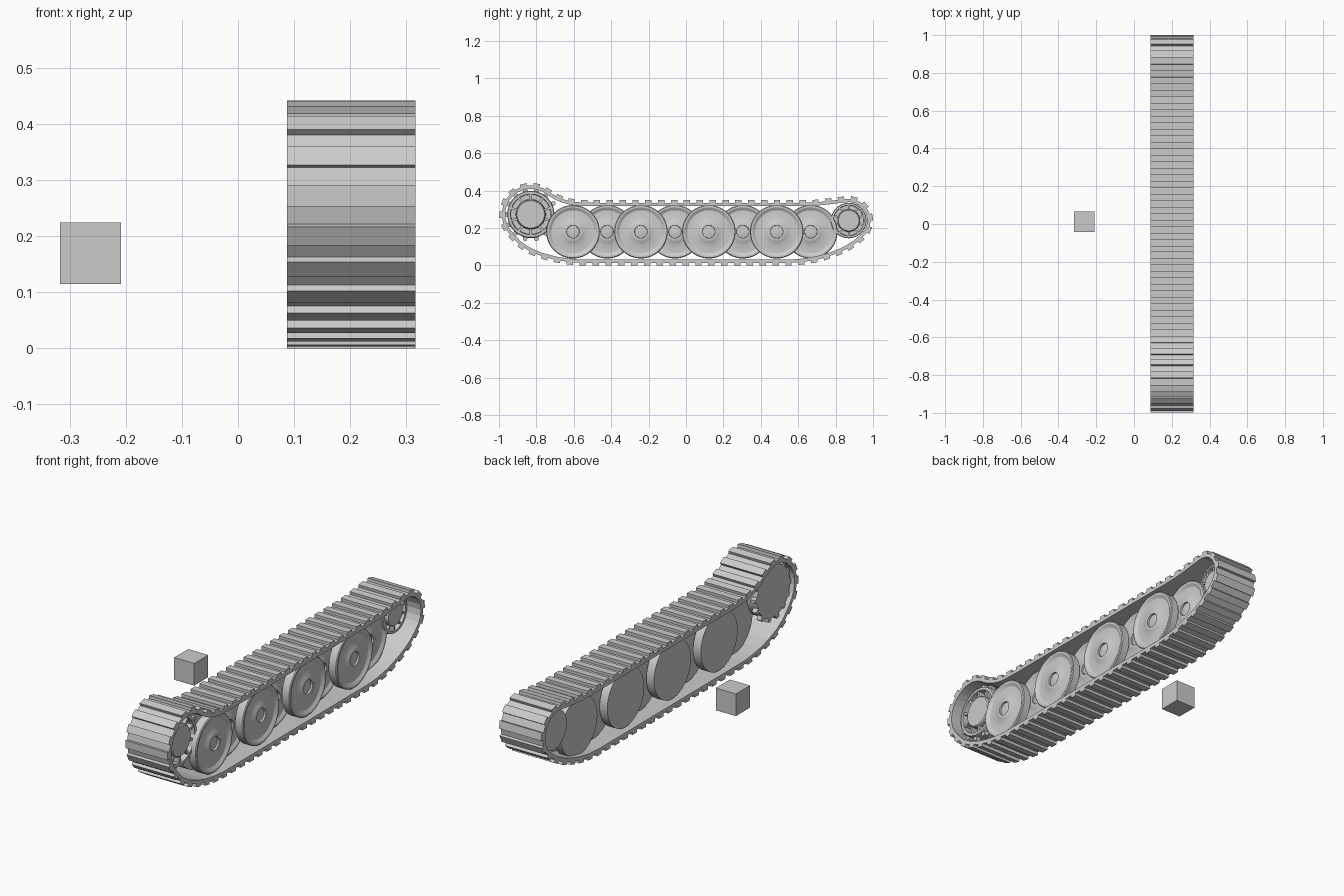
import bpy, bmesh, math
from mathutils import Vector

if "Cube" in bpy.data.objects:
    bpy.data.objects.remove(bpy.data.objects["Cube"])

grey = bpy.data.materials.new("plain grey")
grey.diffuse_color = (0.6, 0.6, 0.6, 1)
grey.use_nodes = True
grey.node_tree.nodes["Principled BSDF"].inputs["Base Color"].default_value = grey.diffuse_color
X0, X1 = 0.087, 0.316                      # track width


def finish(name, bm, smooth=False):
    bmesh.ops.recalc_face_normals(bm, faces=bm.faces)
    me = bpy.data.meshes.new(name)
    bm.to_mesh(me)
    bm.free()
    ob = bpy.data.objects.new(name, me)
    bpy.context.collection.objects.link(ob)
    me.materials.append(grey)
    if smooth:
        bpy.ops.object.select_all(action='DESELECT')
        ob.select_set(True)
        bpy.context.view_layer.objects.active = ob
        bpy.ops.object.shade_smooth_by_angle(angle=math.radians(30))
    return ob


def lathe(bm, cy, cz, profile, n=48):
    """Spin (x, radius) points about an axle along x; radius 0 closes the end."""
    rings = []
    for x, r in profile:
        if r == 0:
            rings.append([bm.verts.new((x, cy, cz))] * n)
        else:
            rings.append([bm.verts.new((x, cy + r * math.cos(2 * math.pi * i / n),
                                        cz + r * math.sin(2 * math.pi * i / n))) for i in range(n)])
    for a, b in zip(rings, rings[1:]):
        for i in range(n):
            j = (i + 1) % n
            bm.faces.new(list(dict.fromkeys((a[i], a[j], b[j], b[i]))))


def radial_bar(bm, cy, cz, ang, r0, r1, w0, w1, x0, x1):
    """Tapered block pointing outwards from an axle."""
    u = Vector((0, math.cos(ang), math.sin(ang)))
    t = Vector((0, -u.z, u.y))
    c = Vector((0, cy, cz))
    vs = []
    for x in (x0, x1):
        for r, w in ((r0, -w0), (r1, -w1), (r1, w1), (r0, w0)):
            vs.append(bm.verts.new(c + u * r + t * w / 2 + Vector((x, 0, 0))))
    for f in ((0, 1, 2, 3), (4, 5, 6, 7), (0, 1, 5, 4), (1, 2, 6, 5), (2, 3, 7, 6), (3, 0, 4, 7)):
        bm.faces.new([vs[i] for i in f])


# ---- track path: curved bottom ends, idler arc, sagging top, sprocket arc ----
SPROCKET, IDLER = (-0.83, 0.273, 0.155), (0.87, 0.24, 0.117)


def arc(c, a0, a1, n=24):
    a0, a1 = math.radians(a0), math.radians(a1)
    return [Vector((c[0] + c[2] * math.cos(a0 + (a1 - a0) * i / n),
                    c[1] + c[2] * math.sin(a0 + (a1 - a0) * i / n))) for i in range(n + 1)]


path = [Vector(p) for p in ((-0.94, 0.163), (-0.893, 0.112), (-0.835, 0.075), (-0.773, 0.05),
                            (-0.708, 0.032), (-0.639, 0.02), (-0.57, 0.014),
                            (0.575, 0.014), (0.645, 0.021), (0.715, 0.034), (0.78, 0.054),
                            (0.845, 0.08), (0.905, 0.115))]
path += arc(IDLER, -45, 95)
path += [Vector(p) for p in ((0.76, 0.344), (0.68, 0.336), (0.6, 0.335), (-0.5, 0.335),
                             (-0.59, 0.338), (-0.65, 0.35), (-0.70, 0.372))]
path += arc(SPROCKET, 55, 224)
path.append(path[0].copy())
length = [0.0]
for a, b in zip(path, path[1:]):
    length.append(length[-1] + (b - a).length)


def at(s):
    s %= length[-1]
    for i in range(len(path) - 1):
        if length[i + 1] >= s and length[i + 1] > length[i]:
            return path[i].lerp(path[i + 1], (s - length[i]) / (length[i + 1] - length[i]))
    return path[-1]


# ---- track: thin band with a raised pad on every link ----
BAND, PAD = 0.018, 0.014
LINKS = round(length[-1] / 0.069)
pitch = length[-1] / LINKS
outer, inner = [], []
for k in range(LINKS):
    for f, h in ((0, 0), (0, PAD), (0.5, PAD), (0.5, 0)):
        s = (k + f) * pitch
        d = (at(s + 0.01) - at(s - 0.01)).normalized()
        nrm = Vector((d.y, -d.x))
        outer.append(at(s) + nrm * h)
        inner.append(at(s) - nrm * BAND)
bm = bmesh.new()
n = len(outer)
rows = [[bm.verts.new((x, p.x, p.y)) for p in line]
        for x, line in ((X0, outer), (X1, outer), (X1, inner), (X0, inner))]
for a, b in zip(rows, rows[1:] + rows[:1]):
    for i in range(n):
        j = (i + 1) % n
        bm.faces.new((a[i], a[j], b[j], b[i]))
bmesh.ops.remove_doubles(bm, verts=bm.verts, dist=1e-5)
finish("track", bm)

# ---- road wheels: two interleaved rows, each a pair of thin discs on a drum ----
for row, x, f, start in (("inner", 0.115, 0.245, -0.422), ("outer", 0.162, 0.295, -0.604)):
    for k in range(4):
        bm = bmesh.new()
        lathe(bm, start + 0.363 * k, 0.18, [
            (x, 0), (x, 0.143), (x + 0.042, 0.143), (x + 0.042, 0.035), (f - 0.042, 0.035),
            (f - 0.042, 0.143), (f - 0.004, 0.143), (f, 0.139), (f, 0.13), (f - 0.009, 0.115),
            (f - 0.009, 0.075), (f - 0.001, 0.052), (f + 0.001, 0.048), (f + 0.001, 0.034),
            (f - 0.008, 0.033), (f - 0.006, 0.022), (f - 0.003, 0)])
        finish(f"{row}_road_wheel_{k + 1}", bm, True)


# ---- spoked end wheels: backing disc, rim, centre drum and spokes ----
def end_wheel(name, cy, cz, r, x0, x1, spokes, teeth=0):
    bm = bmesh.new()
    lathe(bm, cy, cz, [(x0, 0), (x0, r), (x1 - 0.008, r), (x1, r * 0.97), (x1, r * 0.86),
                       (x1 - 0.06, r * 0.84), (x1 - 0.06, r * 0.64), (x1 - 0.004, r * 0.62),
                       (x1 + 0.002, r * 0.58), (x1 + 0.002, 0)])
    for i in range(spokes):
        radial_bar(bm, cy, cz, 2 * math.pi * (i + 0.5) / spokes, r * 0.55, r * 0.9,
                   r * 0.1, r * 0.1, x1 - 0.065, x1 - 0.004)
    for i in range(teeth):
        for tx in (x0, x1 - 0.035):
            radial_bar(bm, cy, cz, 2 * math.pi * i / teeth, r * 0.95, r + 0.019,
                       0.03, 0.016, tx, tx + 0.025)
    finish(name, bm, True)


end_wheel("drive_sprocket", -0.83, 0.273, 0.126, 0.105, 0.27, 10, 14)
end_wheel("idler_wheel", 0.87, 0.24, 0.095, 0.105, 0.245, 10)

# ---- separate block beside the track ----
bm = bmesh.new()
bmesh.ops.create_cube(bm, size=0.109)
bmesh.ops.translate(bm, verts=bm.verts, vec=(-0.263, 0.012, 0.1695))
finish("block", bm)
